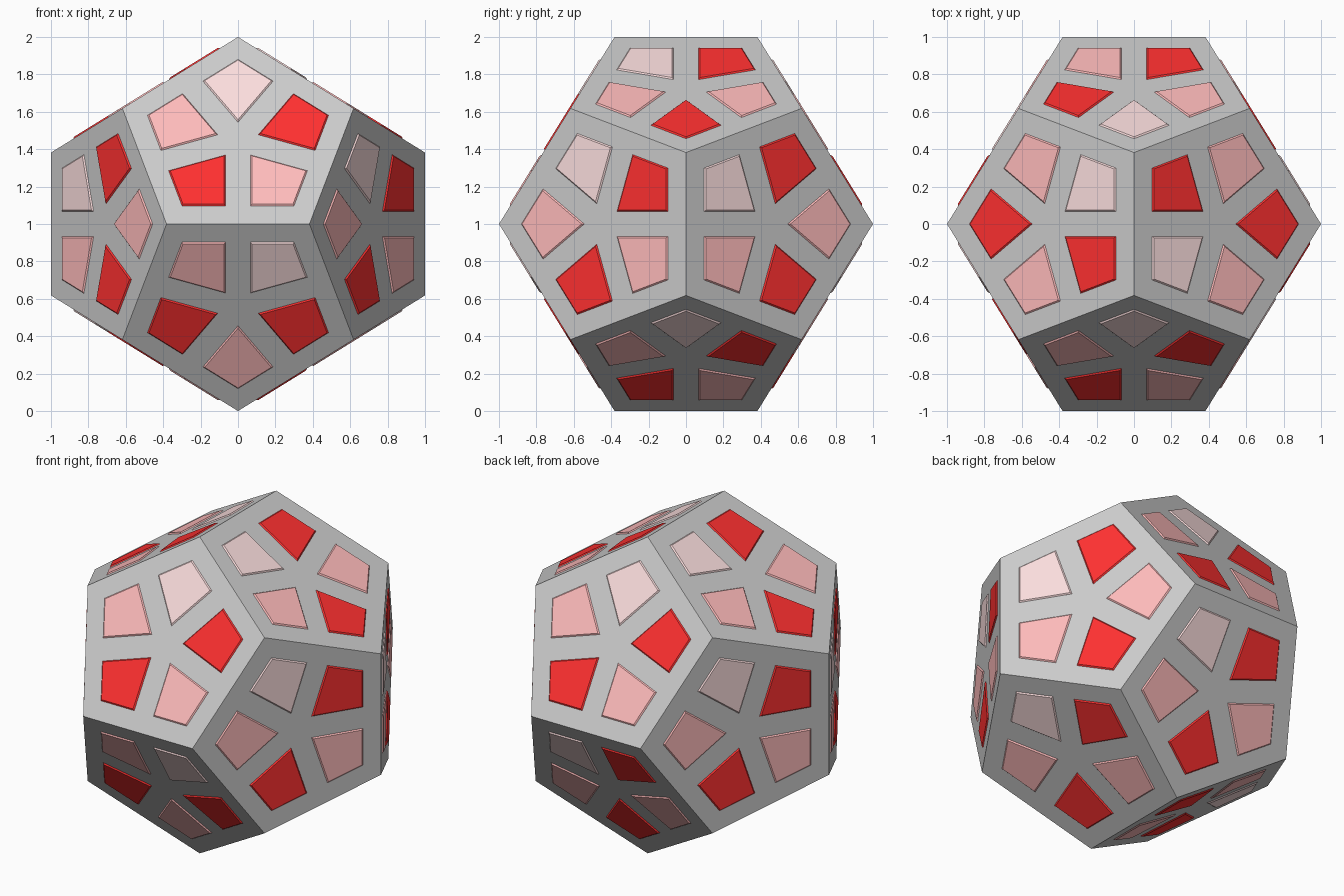
import bpy, bmesh, math
from mathutils import Vector

if "Cube" in bpy.data.objects:
    bpy.data.objects.remove(bpy.data.objects["Cube"])

A, B = 0.382, 0.618          # dodecahedron coordinates for a half size of 1
CENTRE = Vector((0, 0, 1))
PHI = (1 + 5 ** 0.5) / 2
BORDER, GAP = 0.114, 0.067   # panel margin to face edge, half gap between panels
RAISE, CHAMFER, SINK = 0.007, 0.007, 0.004


def make_object(name, bm, material=None):
    bmesh.ops.recalc_face_normals(bm, faces=bm.faces)
    mesh = bpy.data.meshes.new(name)
    bm.to_mesh(mesh)
    bm.free()
    obj = bpy.data.objects.new(name, mesh)
    obj.location = CENTRE
    bpy.context.collection.objects.link(obj)
    if material:
        mesh.materials.append(material)
    return obj


def make_material(name, color):
    mat = bpy.data.materials.new(name)
    mat.diffuse_color = (*color, 1)
    mat.use_nodes = True
    mat.node_tree.nodes["Principled BSDF"].inputs["Base Color"].default_value = mat.diffuse_color
    return mat


# Corner points: a cube plus three crossed rectangles
signs = (1, -1)
points = [Vector((x * B, y * B, z * B)) for x in signs for y in signs for z in signs]
for s in signs:
    for t in signs:
        points += [Vector((0, s * A, t)), Vector((s * A, t, 0)), Vector((t, 0, s * A))]

# Each face direction with the corner that holds its palest panel
faces = [
    ((0, -PHI, 1), (0, -A, 1)), ((0, -PHI, -1), (A, -1, 0)),
    ((0, PHI, 1), (0, A, 1)), ((0, PHI, -1), (A, 1, 0)),
    ((PHI, -1, 0), (B, -B, B)), ((PHI, 1, 0), (1, 0, A)),
    ((-PHI, -1, 0), (-1, 0, A)), ((-PHI, 1, 0), (-B, B, B)),
    ((1, 0, PHI), (0, -A, 1)), ((-1, 0, PHI), (0, A, 1)),
    ((1, 0, -PHI), (1, 0, -A)), ((-1, 0, -PHI), (-1, 0, -A)),
]


def kite(border, gap, apothem):
    """Panel outline along (radial, sideways) for one pentagon corner."""
    c, s = math.cos(math.radians(36)), math.sin(math.radians(36))
    d = apothem - border
    rx, ry = d * c + gap * s, d * s - gap * c
    return [(gap / s, 0), (rx, ry), (d / c, 0), (rx, -ry)]


def add_panel(bm, centre, n, radial):
    side = n.cross(radial)
    rings = []
    for inset, height in ((0, -SINK), (0, 0), (CHAMFER, RAISE)):
        outline = kite(BORDER + inset, GAP + inset, 0.5257)
        rings.append([bm.verts.new(centre + radial * r + side * w + n * height)
                      for r, w in outline])
    bm.faces.new(rings[0][::-1])
    bm.faces.new(rings[-1])
    for low, high in zip(rings, rings[1:]):
        for i in range(4):
            j = (i + 1) % 4
            bm.faces.new((low[i], low[j], high[j], high[i]))


# Solid body and panels, colours running clockwise from the palest one
body = bmesh.new()
body_verts = [body.verts.new(p) for p in points]
panels = {"pale": bmesh.new(), "pink": bmesh.new(), "red": bmesh.new()}
order = ("pale", "red", "pink", "red", "pink")

for direction, start in faces:
    n = Vector(direction).normalized()
    ring = sorted(range(20), key=lambda i: -points[i].dot(n))[:5]
    centre = sum((points[i] for i in ring), Vector()) / 5
    u = (Vector(start) - centre).normalized()
    v = u.cross(n)

    def turn(i):
        d = points[i] - centre
        return (math.atan2(d.dot(v), d.dot(u)) + 0.1) % math.tau

    ring.sort(key=turn)
    body.faces.new([body_verts[i] for i in reversed(ring)])
    for i, colour in zip(ring, order):
        add_panel(panels[colour], centre, n, (points[i] - centre).normalized())

make_object("body", body)
colours = {"pale": (0.97, 0.73, 0.73), "pink": (1, 0.5, 0.5), "red": (1, 0.03, 0.03)}
for name, bm in panels.items():
    make_object(name + "_panels", bm, make_material(name, colours[name]))
